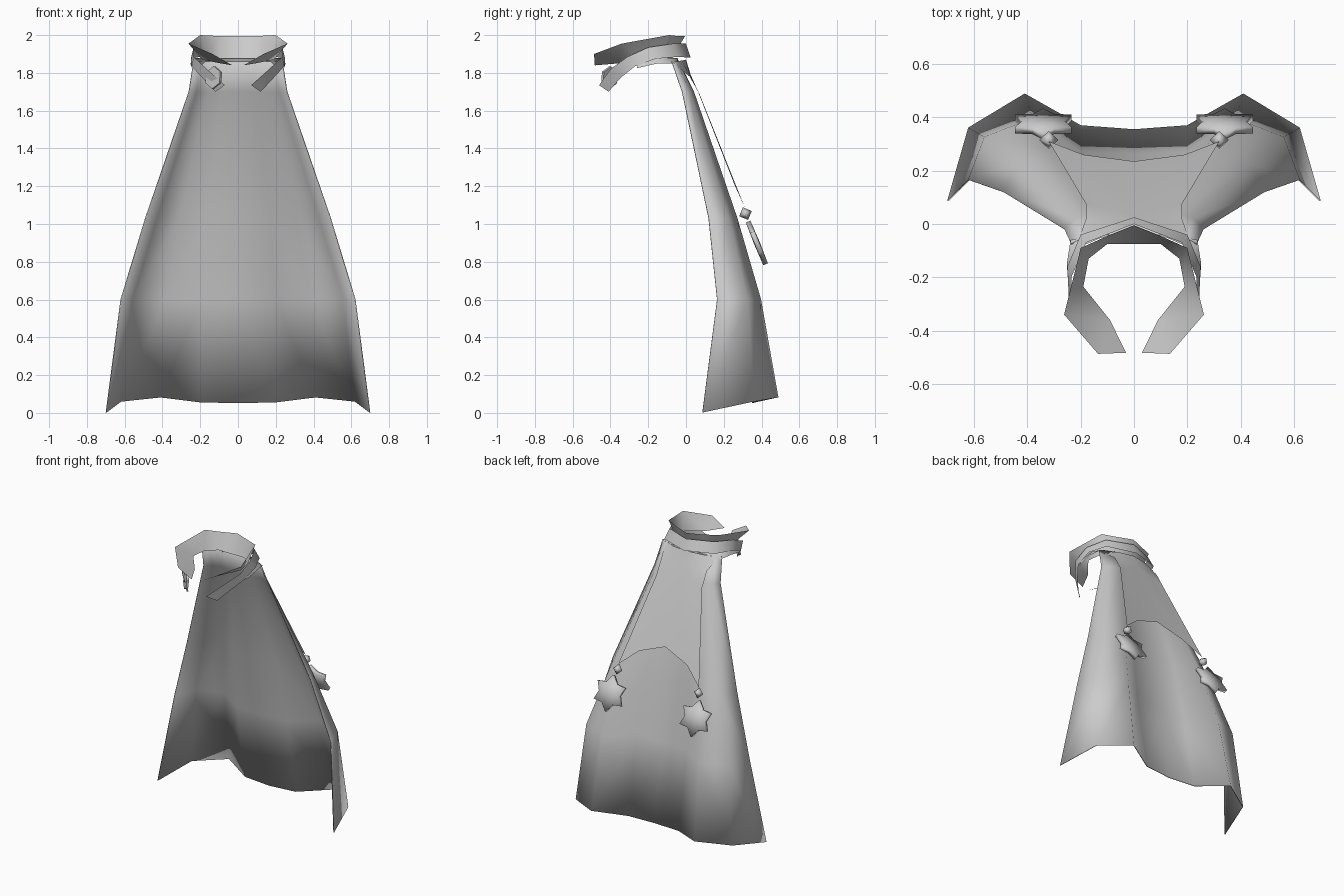
import bpy, bmesh, math
from mathutils import Matrix, Vector

if "Cube" in bpy.data.objects:
    bpy.data.objects.remove(bpy.data.objects["Cube"])


def finish(name, bm, mirror=True, angle=40, thick=0):
    bmesh.ops.recalc_face_normals(bm, faces=bm.faces)
    me = bpy.data.meshes.new(name)
    bm.to_mesh(me)
    bm.free()
    ob = bpy.data.objects.new(name, me)
    bpy.context.collection.objects.link(ob)
    bpy.ops.object.select_all(action='DESELECT')
    ob.select_set(True)
    bpy.context.view_layer.objects.active = ob
    bpy.ops.object.shade_smooth_by_angle(angle=math.radians(angle))
    if mirror:
        m = ob.modifiers.new("Mirror", 'MIRROR')
        m.use_clip = True
    if thick:
        s = ob.modifiers.new("Solidify", 'SOLIDIFY')
        s.thickness = thick
        s.offset = 0
    return ob


def sheet(name, rows, thick=0):
    """Cloth strip for the +x half, lofted through rows of points."""
    bm = bmesh.new()
    vs = [[bm.verts.new(p) for p in r] for r in rows]
    for a, b in zip(vs, vs[1:]):
        for i in range(len(a) - 1):
            bm.faces.new((a[i], a[i + 1], b[i + 1], b[i]))
    bmesh.ops.remove_doubles(bm, verts=bm.verts, dist=0.0005)
    return finish(name, bm, angle=75, thick=thick)


def level(z, pts):
    return [(x, y, z) for x, y in pts]


# Main cape: sections at falling heights, folds growing toward the hem, soft rolled edge
sheet("cape", [
    level(1.86, [(0, -.04), (.09, -.04), (.15, -.045), (.2, -.055), (.235, -.075)]),
    level(1.70, [(0, .03), (.09, .03), (.16, .04), (.22, .02), (.26, -.02)]),
    level(1.03, [(0, .185), (.17, .195), (.31, .27), (.43, .225), (.49, .12)]),
    level(0.60, [(0, .262), (.2, .27), (.38, .395), (.56, .325), (.62, .165)]),
    [(0, .353, .052), (.2, .368, .056), (.41, .487, .082), (.62, .36, .06), (.698, .087, .002)],
], thick=.005)

# Short overlay hanging down the back, ending in two points
sheet("back_overlay", [
    [(0, 0, 1.87), (.12, -.02, 1.865), (.215, -.08, 1.86)],
    [(0, .025, 1.79), (.11, .02, 1.79), (.18, .02, 1.78)],
    [(0, .06, 1.71), (.1, .06, 1.71), (.18, .075, 1.68)],
    [(0, .235, 1.27), (.19, .26, 1.20), (.32, .31, 1.09)],
])

# Flared open collar
sheet("collar", [
    [(0, -.005, 1.995), (.1, -.045, 1.995), (.2, -.09, 2.0), (.262, -.34, 1.955),
     (.135, -.487, 1.90), (.03, -.483, 1.84)],
    [(0, -.075, 1.875), (.1, -.075, 1.875), (.17, -.13, 1.875), (.19, -.235, 1.87),
     (.09, -.36, 1.85), (.03, -.483, 1.84)],
])

# Neck strap whose ends hang at the front
sheet("neck_strap", [
    [(0, 0, 1.955), (.18, -.07, 1.955), (.235, -.2, 1.935),
     (.235, -.31, 1.885), (.165, -.4, 1.82), (.07, -.46, 1.735)],
    [(0, .025, 1.88), (.2, -.04, 1.885), (.25, -.16, 1.875),
     (.245, -.27, 1.835), (.19, -.345, 1.775), (.12, -.41, 1.70)],
])

# Neckline strip under the strap, closing onto the cape top
sheet("neckline", [
    [(0, -.045, 1.88), (.12, -.05, 1.88), (.2, -.085, 1.88), (.235, -.15, 1.88), (.238, -.25, 1.86)],
    [(0, -.035, 1.85), (.15, -.04, 1.85), (.238, -.06, 1.85), (.252, -.15, 1.85), (.244, -.26, 1.825)],
])

# Flat buckle on one strap end
bm = bmesh.new()
normal = Vector((-.7, -.7, .1)).to_track_quat('Z', 'Y').to_matrix().to_4x4()
bmesh.ops.create_cone(bm, cap_ends=True, segments=6, radius1=.06, radius2=.06, depth=.015,
                      matrix=Matrix.Translation((-.128, -.405, 1.775)) @ normal)
finish("buckle", bm, mirror=False)

# Frame lying along the slope of the back: columns are side, up-slope, outward
up = Vector((0, -.38, .925))
out = Vector((0, .925, .38))
frame = Matrix(((1, 0, 0), (0, up.y, out.y), (0, up.z, out.z))).to_4x4()

# Six-pointed star pendants
bm = bmesh.new()
place = Matrix.Translation((.34, .375, .90)) @ frame
rings = [[bm.verts.new(place @ Vector((r * math.sin(a), r * math.cos(a), h)))
          for a, r in [(i * math.pi / 6, .08 if i % 2 else .122) for i in range(12)]]
         for h in (-.013, .013)]
for ring, h in zip(rings, (-.016, .016)):
    c = bm.verts.new(place @ Vector((0, 0, h)))
    for i in range(12):
        bm.faces.new((c, ring[i], ring[(i + 1) % 12]))
for i in range(12):
    j = (i + 1) % 12
    bm.faces.new((rings[0][i], rings[0][j], rings[1][j], rings[1][i]))
finish("star_pendant", bm, angle=120)

# Small diamond beads joining pendants to the overlay points
bm = bmesh.new()
place = Matrix.Translation((.32, .315, 1.055)) @ frame
ring = [bm.verts.new(place @ Vector(p)) for p in ((.036, 0, 0), (0, .036, 0), (-.036, 0, 0), (0, -.036, 0))]
for h in (-.036, .036):
    tip = bm.verts.new(place @ Vector((0, 0, h)))
    for i in range(4):
        bm.faces.new((tip, ring[i], ring[(i + 1) % 4]))
finish("bead", bm, angle=120)
